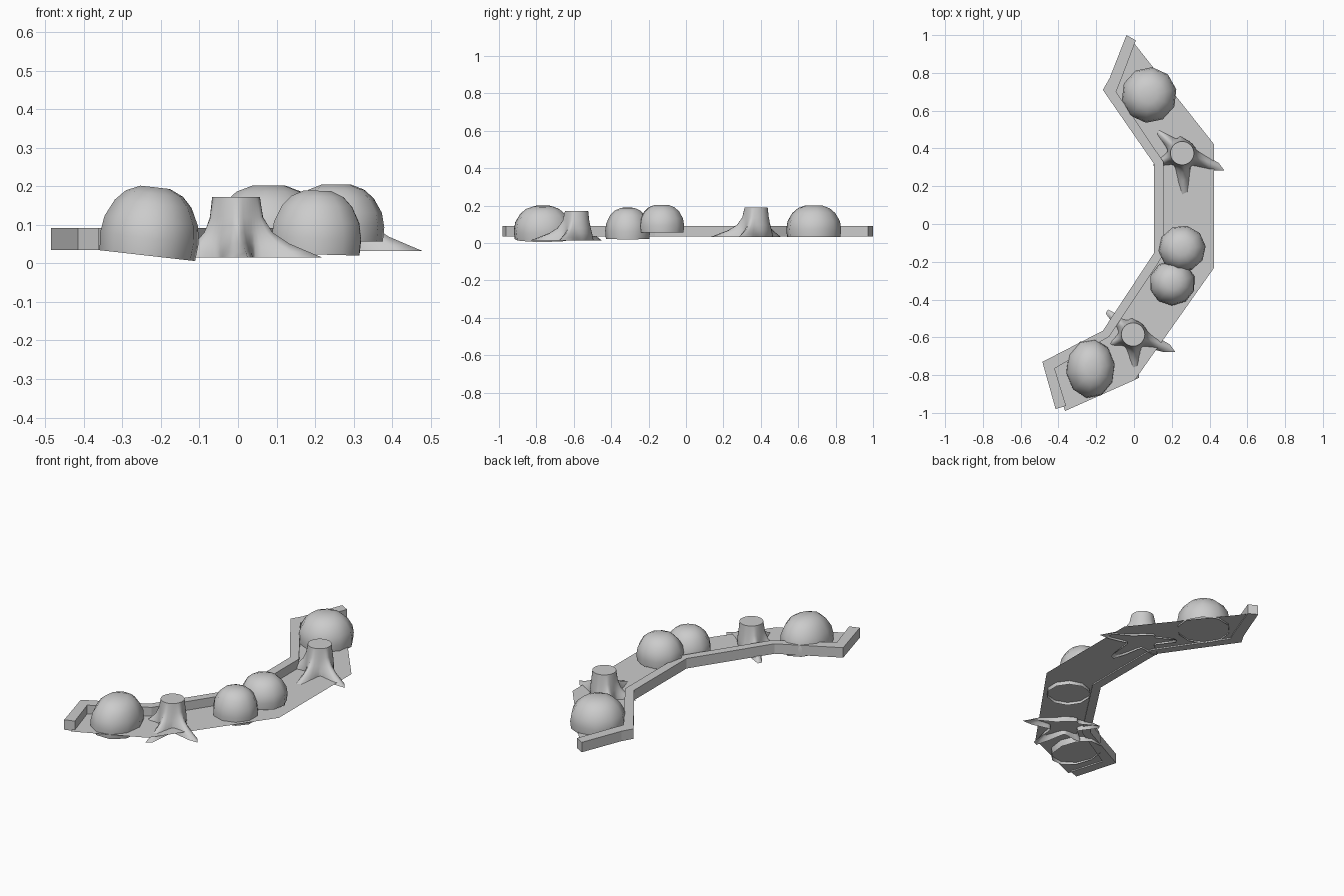
import bpy, math

if "Cube" in bpy.data.objects:
    bpy.data.objects.remove(bpy.data.objects["Cube"])


def make(name, verts, faces, smooth=False):
    me = bpy.data.meshes.new(name)
    me.from_pydata(verts, [], faces)
    if smooth:
        me.shade_smooth()
    ob = bpy.data.objects.new(name, me)
    bpy.context.collection.objects.link(ob)
    return ob


def loft(rings, cap=True):
    n = len(rings[0])
    verts = [v for r in rings for v in r]
    faces = [(i * n + j, i * n + (j + 1) % n, (i + 1) * n + (j + 1) % n, (i + 1) * n + j)
             for i in range(len(rings) - 1) for j in range(n)]
    if cap:
        faces.append(tuple(range((len(rings) - 1) * n, len(rings) * n)))
    return verts, faces


# Soil bed: a thin sheet following the bent planter outline
left = [(-0.02, 0.985), (-0.14, 0.70), (0.13, 0.33), (0.13, -0.16),
        (-0.15, -0.58), (-0.45, -0.745), (-0.365, -0.99)]
right = [(0.005, -0.825), (0.423, -0.233), (0.423, 0.423), (0.01, 0.945)]
outline = left + right
make("soil_bed", [(x, y, 0.042) for x, y in outline], [tuple(range(len(outline)))])

# Curb: box-section strip along the back and both ends
outer = [(-0.04, 1.0), (-0.13, 0.77), (-0.165, 0.71), (0.105, 0.32), (0.105, -0.155),
         (-0.165, -0.565), (-0.485, -0.73), (-0.415, -0.98)]
inner = [(0.01, 0.972), (-0.07, 0.76), (-0.095, 0.70), (0.155, 0.33), (0.155, -0.165),
         (-0.13, -0.595), (-0.42, -0.765), (-0.36, -0.962)]
sections = [[(*o, 0.035), (*o, 0.092), (*i, 0.092), (*i, 0.035)] for o, i in zip(outer, inner)]
verts, faces = loft(sections)
make("curb", verts, faces + [(3, 2, 1, 0)])

# Bushes: open-bottomed ten-sided domes
DOME = [(0.97, 0.0), (1.0, 0.25), (0.95, 0.5), (0.78, 0.75), (0.58, 0.9), (0.3, 0.99)]


def bush(name, x, y, z, rx, ry, h, tilt=0.0, turn=0.0):
    n = 10
    rings = [[(r * rx * math.cos(math.tau * j / n + turn), r * ry * math.sin(math.tau * j / n + turn), t * h)
              for j in range(n)] for r, t in DOME]
    ob = make(name, *loft(rings), smooth=True)
    ob.location = (x, y, z)
    ob.rotation_euler = (0, math.radians(tilt), 0)


bush("bush_back", 0.08, 0.683, 0.033, 0.147, 0.148, 0.17, 0, 0.2)
bush("bush_middle", 0.255, -0.13, 0.056, 0.125, 0.123, 0.15, 0, 0.1)
bush("bush_middle_low", 0.202, -0.312, 0.023, 0.122, 0.12, 0.167, 1.5, 0.3)
bush("bush_front", -0.235, -0.765, 0.02, 0.13, 0.158, 0.18, 6.5, 0.15)

# Stumps: flared trunk whose lower rings stretch out into pointed roots
ROOTS = [(0.225, -0.09), (0.012, -0.245), (-0.155, -0.065), (-0.14, 0.125), (-0.01, 0.09)]
STEPS = [(0.015, 0.065, 1.0), (0.03, 0.07, 0.75), (0.052, 0.073, 0.42), (0.08, 0.072, 0.17),
         (0.12, 0.067, 0.04), (0.172, 0.062, 0.0)]


def stump(name, x, y, dz):
    n = 48
    rings = []
    for z, r0, grow in STEPS:
        ring = []
        for j in range(n):
            a = math.tau * j / n
            reach = 0.0
            for rx, ry in ROOTS:
                d = abs((a - math.atan2(ry, rx) + math.pi) % math.tau - math.pi)
                d = max(0.0, d - math.pi / n)
                reach = max(reach, (math.hypot(rx, ry) - 0.065) * math.exp(-d / 0.2))
            r = r0 + reach * grow
            ring.append((r * math.cos(a), r * math.sin(a), z))
        rings.append(ring)
    ob = make(name, *loft(rings), smooth=True)
    ob.data.polygons[-1].use_smooth = False
    ob.location = (x, y, dz)


stump("stump_back", 0.255, 0.375, 0.017)
stump("stump_front", -0.005, -0.585, 0.0)
